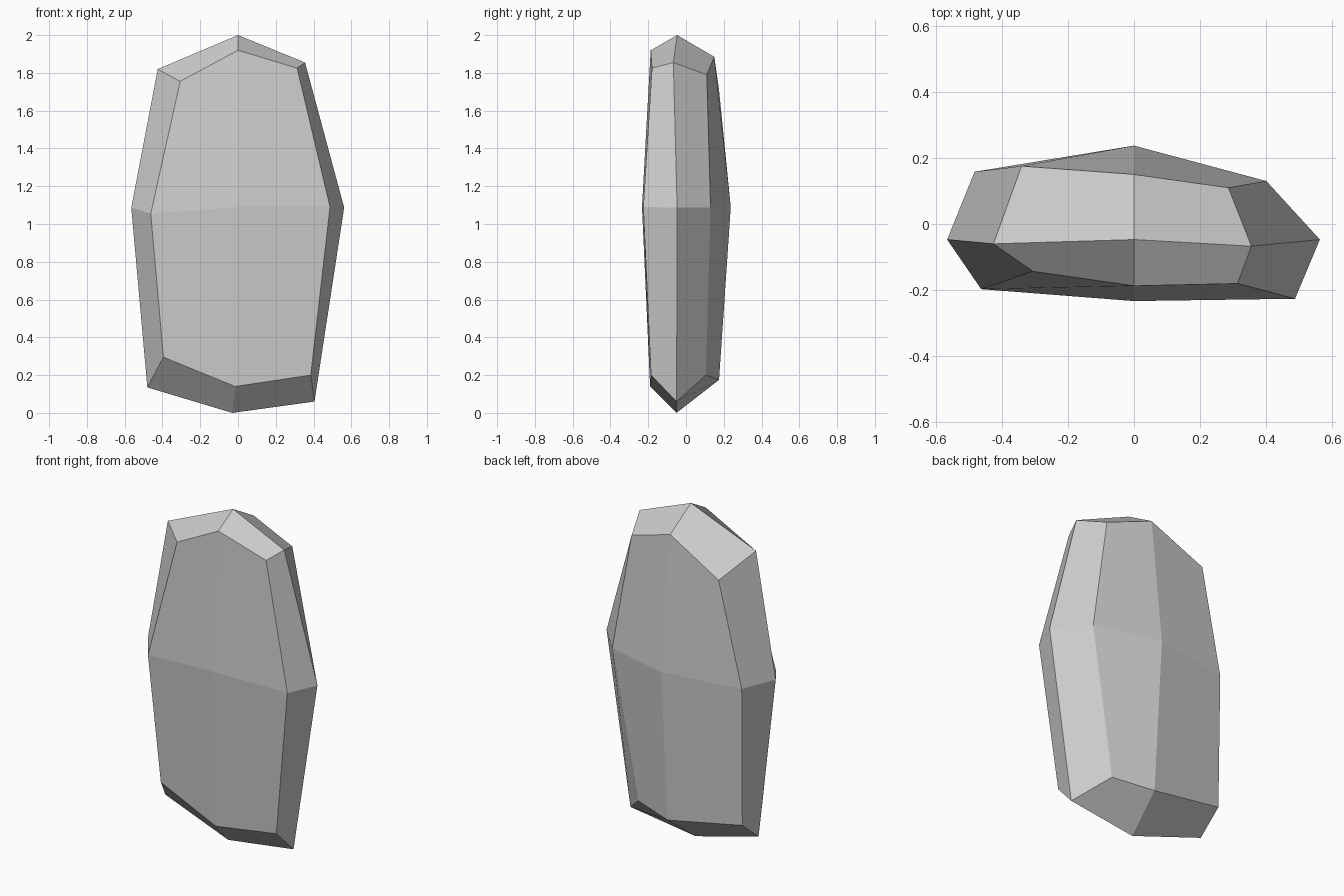
import bpy, bmesh

if "Cube" in bpy.data.objects:
    bpy.data.objects.remove(bpy.data.objects["Cube"])

# Outline rings, each running front left, front, front right, right,
# back right, back, back left, left
bottom = [(-.395, -.17, .295), (-.015, -.19, .14), (.385, -.185, .2), (.405, -.05, .06),
          (.245, .105, .2), (0, .175, .175), (-.478, .147, .26), (-.48, -.005, .135)]
middle = [(-.462, -.197, 1.055), (0, -.233, 1.09), (.487, -.226, 1.09), (.562, -.047, 1.087),
          (.4, .13, 1.087), (0, .237, 1.09), (-.482, .158, 1.087), (-.565, -.047, 1.087)]
top = [(-.306, -.143, 1.755), (0, -.187, 1.92), (.313, -.18, 1.825), (.355, -.067, 1.855),
       (.285, .11, 1.79), (0, .15, 1.885), (-.34, .175, 1.71), (-.425, -.06, 1.82)]

bm = bmesh.new()
rings = [[bm.verts.new(p) for p in ring] for ring in (bottom, middle, top)]

# Side facets
for low, high in zip(rings, rings[1:]):
    for i in range(8):
        j = (i + 1) % 8
        bm.faces.new((low[i], low[j], high[j], high[i]))

# Four facets around the lowest point and around the peak
for ring, tip in ((rings[0], (-.03, -.05, 0)), (rings[2], (0, -.047, 2))):
    centre = bm.verts.new(tip)
    for i in (0, 2, 4, 6):
        bm.faces.new((ring[i - 1], ring[i], ring[i + 1], centre))

bmesh.ops.recalc_face_normals(bm, faces=bm.faces)
mesh = bpy.data.meshes.new("standing_stone")
bm.to_mesh(mesh)
bm.free()
bpy.context.collection.objects.link(bpy.data.objects.new("standing_stone", mesh))
